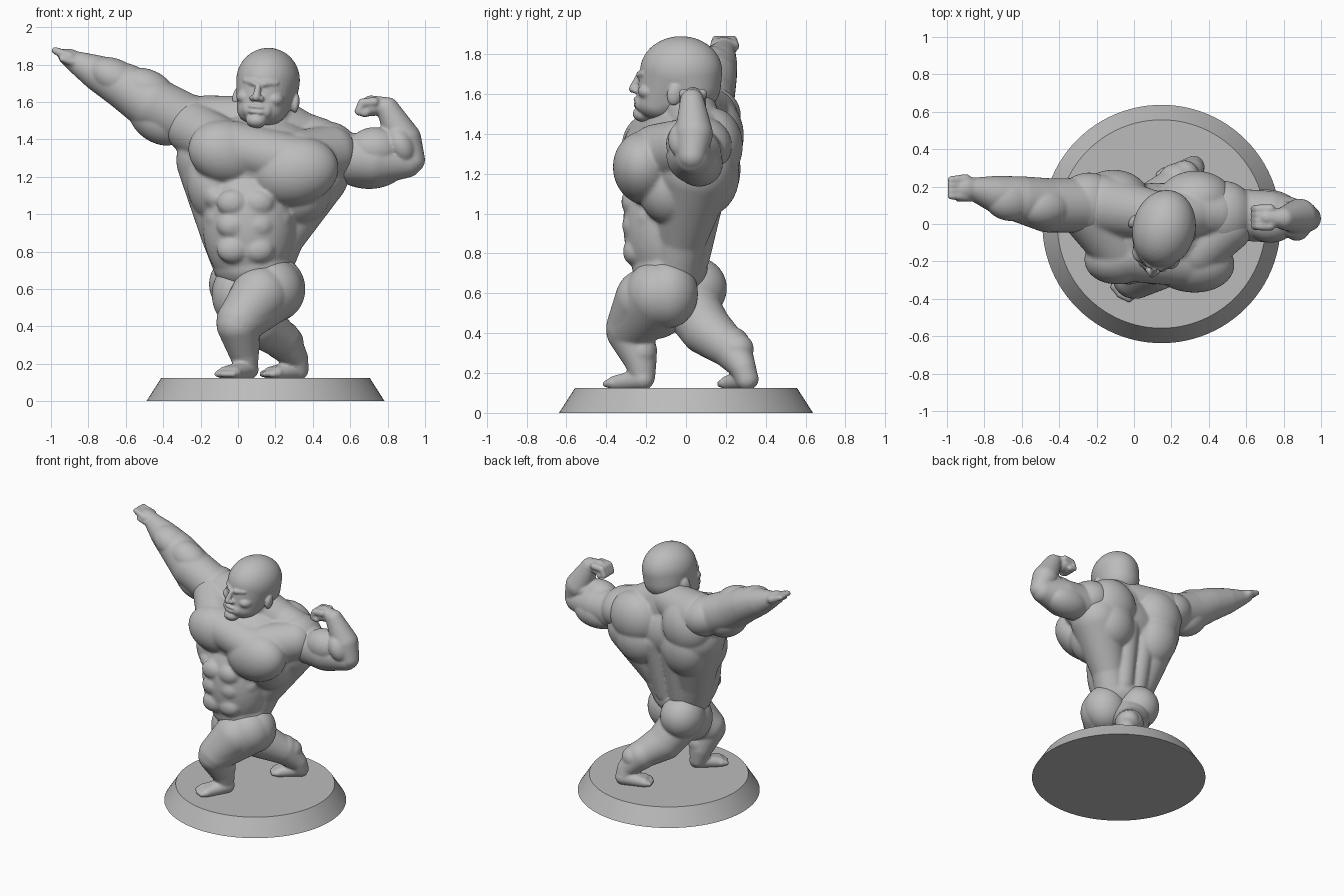
import bpy, bmesh
from math import radians
from mathutils import Vector, Euler, Matrix

if "Cube" in bpy.data.objects:
    bpy.data.objects.remove(bpy.data.objects["Cube"])

stone = bpy.data.materials.new("stone_grey")
stone.use_nodes = True
grey = (.5, .5, .5, 1)
stone.diffuse_color = grey
stone.node_tree.nodes["Principled BSDF"].inputs["Base Color"].default_value = grey

# Unit sphere directions shared by every muscle
ball = bmesh.new()
bmesh.ops.create_icosphere(ball, subdivisions=4, radius=1)
directions = [vert.co.copy() for vert in ball.verts]
ball.free()


def wrap(part, points):
    """Add a convex hull around the points."""
    verts = [part.verts.new(point) for point in points]
    bmesh.ops.convex_hull(part, input=verts)
    for vert in verts:
        if not vert.link_faces:
            part.verts.remove(vert)


def ellipsoid(at, size, tilt=(0, 0, 0)):
    """Points on a turned ellipsoid."""
    spin = Euler([radians(angle) for angle in tilt]).to_matrix()
    return [Vector(at) + spin @ (d * Vector(size)) for d in directions]


def lump(part, **shape):
    """Add an ellipsoid muscle."""
    wrap(part, ellipsoid(**shape))


def limb(part, *joints):
    """Add a tapered chain; each joint is x, y, z, radius."""
    for start, end in zip(joints, joints[1:]):
        wrap(part, [Vector(j[:3]) + d * j[3] for j in (start, end) for d in directions])


def finish(part, name, voxel, smoothing):
    """Fuse the muscles of a part into one skin."""
    mesh = bpy.data.meshes.new(name)
    bmesh.ops.recalc_face_normals(part, faces=part.faces)
    part.to_mesh(mesh)
    part.free()
    mesh.materials.append(stone)
    body = bpy.data.objects.new(name, mesh)
    bpy.context.collection.objects.link(body)
    skin = body.modifiers.new("skin", 'REMESH')
    skin.mode = 'VOXEL'
    skin.voxel_size = voxel
    skin.use_smooth_shade = True
    soften = body.modifiers.new("soften", 'SMOOTH')
    soften.factor = .5
    soften.iterations = smoothing


def foot(part, heel, ball_of_foot):
    """Add a foot with five toes pointing from the heel to the ball."""
    heel, front = Vector(heel), Vector(ball_of_foot)
    forward = (front - heel).normalized()
    side = forward.cross(Vector((0, 0, 1))).normalized()
    for offset in (-.035, 0, .035):
        limb(part, (*heel, .055), (*(front + side * offset), .035))
    for toe in range(-2, 3):
        root = front + side * toe * .026
        tip = root + forward * (.05 - abs(toe) * .006)
        tip.z = .145
        limb(part, (*root, .024), (*tip, .018))


# Round plinth
bpy.ops.mesh.primitive_cone_add(vertices=96, radius1=.637, radius2=.557,
                                depth=.125, location=(.147, 0, .0625))
plinth = bpy.context.object
plinth.name = "plinth"
plinth.data.materials.append(stone)
bpy.ops.object.shade_smooth_by_angle(angle=radians(30))

# Torso core
torso = bmesh.new()
lump(torso, at=(.12, -.03, 1.28), size=(.37, .25, .25), tilt=(0, 8, 0))
lump(torso, at=(.06, -.1, .95), size=(.25, .215, .36))
lump(torso, at=(.08, -.08, .72), size=(.21, .19, .14))
# Broad back muscles tapering to the waist, and the ribs in front of them
limb(torso, (-.12, .05, 1.29, .21), (-.06, -.02, .9, .14), (.0, -.05, .72, .13))
limb(torso, (.4, .05, 1.22, .195), (.23, -.02, .88, .125), (.17, -.05, .72, .12))
lump(torso, at=(.37, .04, 1.13), size=(.15, .17, .16))
lump(torso, at=(.34, -.07, 1.12), size=(.16, .17, .18), tilt=(0, 20, 0))
lump(torso, at=(-.12, -.06, 1.14), size=(.15, .17, .2), tilt=(0, -15, 0))
# Chest, breastbone and the ties to the shoulders
lump(torso, at=(-.06, -.17, 1.33), size=(.21, .15, .17), tilt=(0, 15, 12))
lump(torso, at=(.3, -.2, 1.23), size=(.24, .165, .185), tilt=(0, -10, -8))
wrap(torso, ellipsoid(at=(-.04, -.16, 1.36), size=(.18, .145, .14))
     + ellipsoid(at=(.27, -.18, 1.29), size=(.18, .155, .14)))
limb(torso, (-.1, -.12, 1.38, .14), (-.24, .05, 1.46, .145))
limb(torso, (.33, -.14, 1.3, .15), (.49, -.01, 1.33, .145))
# Shallow abdominal rows and side muscles
for row, height in enumerate((.81, .94, 1.06)):
    for side in (-1, 1):
        lump(torso, at=(.04 + side * .068, -.258 - row * .004, height),
             size=(.085, .058, .072))
        lump(torso, at=(.06 + side * (.14 + row * .02), -.14, height + .03),
             size=(.075, .11, .085), tilt=(0, side * 30, 0))
# Shoulder blades, upper back and spine columns
lump(torso, at=(-.11, .14, 1.39), size=(.19, .15, .2), tilt=(0, 20, 0))
lump(torso, at=(.33, .135, 1.34), size=(.2, .15, .19), tilt=(0, -15, 0))
lump(torso, at=(-.09, .14, 1.19), size=(.17, .13, .2), tilt=(-12, -15, 0))
lump(torso, at=(.31, .135, 1.17), size=(.17, .13, .18), tilt=(-12, 25, 0))
for side in (-1, 1):
    limb(torso, (.08 + side * .06, .04, .78, .08), (.1 + side * .08, .12, 1.2, .1))
# Trapezius and neck
limb(torso, (-.17, .1, 1.47, .165), (.1, .05, 1.5, .13))
limb(torso, (.43, .06, 1.38, .135), (.33, .06, 1.42, .13), (.2, .03, 1.5, .13))
limb(torso, (.15, .03, 1.45, .15), (.15, -.02, 1.62, .14))
finish(torso, "torso", .011, 5)

# Skull, jaw and chin in one shell
head = bmesh.new()
wrap(head, ellipsoid(at=(0, 0, .125), size=(.168, .208, .175))
     + ellipsoid(at=(0, .035, .06), size=(.155, .165, .16))
     + ellipsoid(at=(0, -.1, -.035), size=(.13, .13, .09)))
lump(head, at=(0, -.2, -.09), size=(.055, .052, .04))
# Nose, brow, cheekbone, mouth corner and ear
limb(head, (0, -.22, .1, .014), (0, -.25, .035, .021))
for side in (-1, 1):
    lump(head, at=(side * .022, -.232, .03), size=(.018, .02, .016))
    limb(head, (side * .03, -.207, .11, .018), (side * .085, -.172, .118, .015))
    lump(head, at=(side * .08, -.15, .03), size=(.05, .055, .04))
    lump(head, at=(side * .045, -.185, -.035), size=(.04, .045, .045))
    lump(head, at=(side * .16, .0, .02), size=(.022, .038, .055), tilt=(-10, 0, side * 15))
# Lips
for height in (-.015, -.043):
    lump(head, at=(0, -.222, height), size=(.05, .025, .014))
pose = Euler((0, radians(5), radians(-13))).to_matrix().to_4x4()
head.transform(Matrix.Translation((.15, -.022, 1.59)) @ pose)
finish(head, "head", .007, 3)

# Outstretched right arm
right_arm = bmesh.new()
lump(right_arm, at=(-.24, .11, 1.49), size=(.18, .165, .145), tilt=(0, 25, 0))
limb(right_arm, (-.3, .1, 1.51, .145), (-.46, .1, 1.59, .145), (-.6, .13, 1.68, .125),
     (-.74, .16, 1.75, .097), (-.87, .19, 1.815, .057))
lump(right_arm, at=(-.43, .1, 1.505), size=(.17, .12, .12), tilt=(0, 35, 0))
lump(right_arm, at=(-.48, .09, 1.66), size=(.16, .11, .11), tilt=(0, 28, 0))
lump(right_arm, at=(-.65, .13, 1.725), size=(.16, .115, .1), tilt=(0, 28, 0))
# Open right hand
lump(right_arm, at=(-.89, .19, 1.83), size=(.075, .065, .05), tilt=(0, 25, 0))
for finger in range(4):
    across = .15 + finger * .029
    limb(right_arm, (-.9, across, 1.84, .03), (-.978, across, 1.875, .019))
limb(right_arm, (-.86, .15, 1.81, .03), (-.94, .135, 1.83, .017))
finish(right_arm, "right_arm", .008, 4)

# Flexed left arm
left_arm = bmesh.new()
lump(left_arm, at=(.48, .05, 1.34), size=(.17, .18, .155), tilt=(0, 20, 0))
limb(left_arm, (.55, .05, 1.3, .138), (.72, .04, 1.29, .138), (.9, .035, 1.28, .085))
lump(left_arm, at=(.73, .01, 1.35), size=(.14, .11, .115))
lump(left_arm, at=(.7, .065, 1.25), size=(.19, .12, .115))
limb(left_arm, (.93, .03, 1.29, .07), (.885, .04, 1.4, .095), (.8, .03, 1.565, .06))
lump(left_arm, at=(.87, .01, 1.37), size=(.075, .1, .11), tilt=(0, -25, 0))
lump(left_arm, at=(.82, .03, 1.38), size=(.07, .09, .075))
# Curled left fist
limb(left_arm, (.8, .03, 1.57, .055), (.71, .035, 1.59, .045))
lump(left_arm, at=(.71, .035, 1.568), size=(.065, .06, .045))
for finger in range(4):
    across = -.01 + finger * .03
    limb(left_arm, (.73, across, 1.6, .026), (.665, across, 1.595, .024),
         (.645, across, 1.55, .022), (.68, across, 1.54, .022))
finish(left_arm, "left_arm", .008, 4)

# Front left leg with thigh, calf and foot
left_leg = bmesh.new()
limb(left_leg, (.175, -.13, .595, .175), (.01, -.275, .43, .125))
lump(left_leg, at=(.2, -.09, .6), size=(.16, .15, .175))
lump(left_leg, at=(.08, -.15, .52), size=(.17, .16, .14), tilt=(0, -35, 20))
limb(left_leg, (.12, -.2, .57, .155), (.015, -.275, .44, .122))
limb(left_leg, (0, -.285, .41, .115), (.03, -.23, .27, .083), (.045, -.215, .18, .06))
lump(left_leg, at=(.04, -.22, .31), size=(.08, .075, .09))
foot(left_leg, heel=(.055, -.215, .17), ball_of_foot=(-.045, -.34, .15))
finish(left_leg, "left_leg", .009, 4)

# Trailing right leg crossed behind
right_leg = bmesh.new()
lump(right_leg, at=(.0, .04, .625), size=(.155, .165, .16))
limb(right_leg, (.01, -.02, .6, .15), (.11, .1, .42, .13), (.23, .21, .33, .1))
lump(right_leg, at=(-.01, -.08, .57), size=(.13, .14, .17))
limb(right_leg, (.23, .22, .33, .105), (.31, .285, .23, .065), (.32, .305, .17, .058))
lump(right_leg, at=(.27, .255, .32), size=(.08, .085, .08))
foot(right_leg, heel=(.32, .31, .17), ball_of_foot=(.19, .235, .15))
finish(right_leg, "right_leg", .009, 4)
